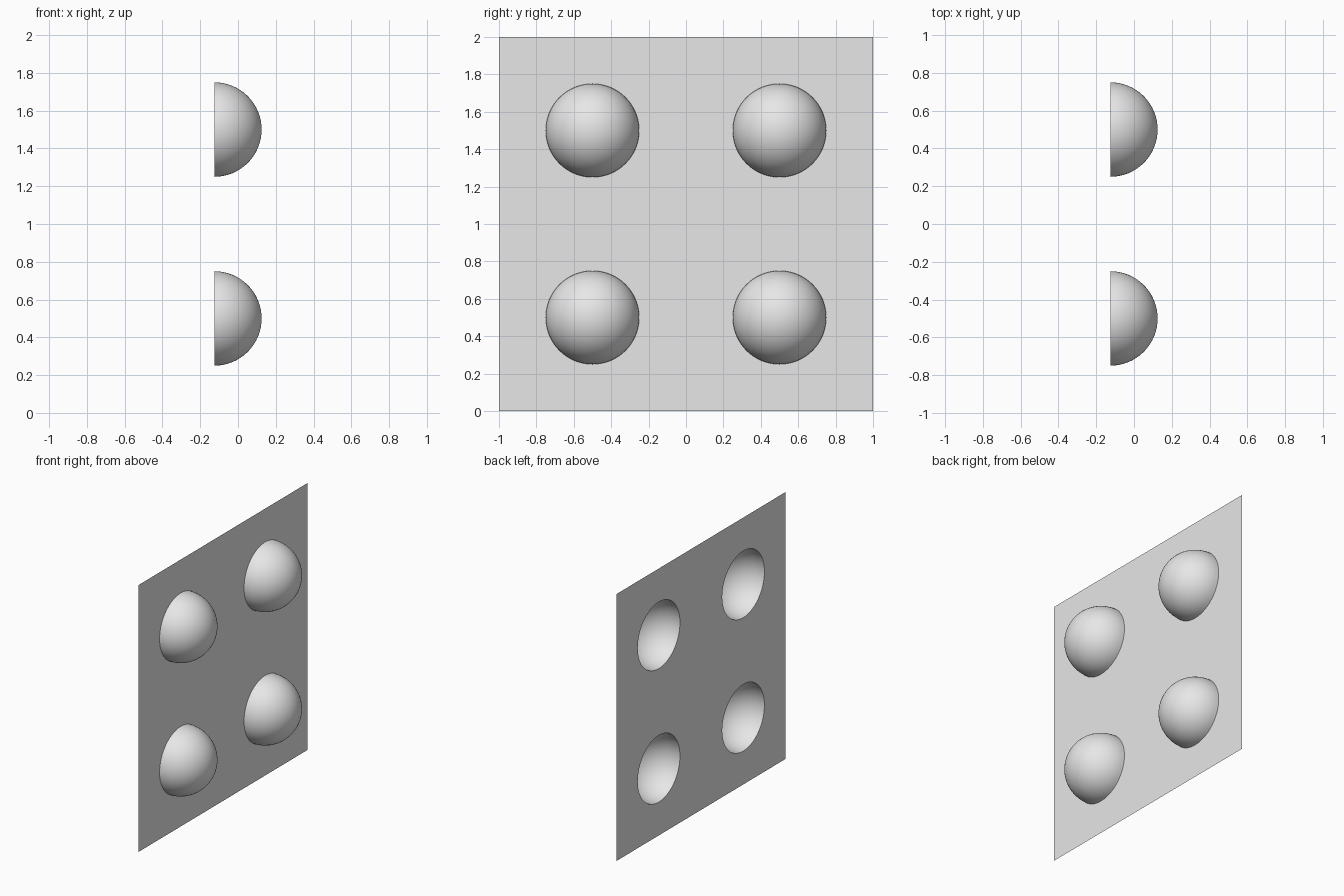
import bpy
import bmesh
from math import cos, sin, pi

SEGMENTS = 64      # divides by 8, so the square tiles get true corners
RINGS = 16
RADIUS = 0.25
HALF_TILE = 0.5
PLANE_X = -0.125

if "Cube" in bpy.data.objects:
    bpy.data.objects.remove(bpy.data.objects["Cube"], do_unlink=True)

grey = bpy.data.materials.new("light grey")
grey.use_nodes = True
grey.diffuse_color = (0.8, 0.8, 0.8, 1)
grey.node_tree.nodes["Principled BSDF"].inputs["Base Color"].default_value = (0.8, 0.8, 0.8, 1)

angles = [2 * pi * i / SEGMENTS for i in range(SEGMENTS)]
centres = [(y, z) for z in (0.5, 1.5) for y in (-0.5, 0.5)]


def ring(bm, centre, x, radius):
    """Circle of vertices facing +x."""
    return [bm.verts.new((x, centre[0] + radius * cos(a), centre[1] + radius * sin(a)))
            for a in angles]


def square_ring(bm, centre):
    """Tile outline, one vertex for each angle of the circle."""
    verts = []
    for a in angles:
        r = HALF_TILE / max(abs(cos(a)), abs(sin(a)))
        verts.append(bm.verts.new((PLANE_X, centre[0] + r * cos(a), centre[1] + r * sin(a))))
    return verts


def bridge(bm, outer, inner):
    for i in range(SEGMENTS):
        j = (i + 1) % SEGMENTS
        bm.faces.new((outer[i], outer[j], inner[j], inner[i]))


def finish(bm, name, smooth):
    for face in bm.faces:
        face.smooth = smooth
    mesh = bpy.data.meshes.new(name)
    bm.to_mesh(mesh)
    bm.free()
    mesh.materials.append(grey)
    obj = bpy.data.objects.new(name, mesh)
    bpy.context.collection.objects.link(obj)


# Thin panel: four square tiles, each with a round hole
bm = bmesh.new()
for c in centres:
    bridge(bm, square_ring(bm, c), ring(bm, c, PLANE_X, RADIUS))
bmesh.ops.remove_doubles(bm, verts=bm.verts, dist=0.0001)
finish(bm, "panel", False)

# Hollow half-sphere domes, open at the back
names = ("lower_front_dome", "lower_back_dome", "upper_front_dome", "upper_back_dome")
for name, c in zip(names, centres):
    bm = bmesh.new()
    previous = ring(bm, c, PLANE_X, RADIUS)
    for k in range(1, RINGS):
        t = 0.5 * pi * k / RINGS
        current = ring(bm, c, PLANE_X + RADIUS * sin(t), RADIUS * cos(t))
        bridge(bm, previous, current)
        previous = current
    tip = bm.verts.new((PLANE_X + RADIUS, c[0], c[1]))
    for i in range(SEGMENTS):
        bm.faces.new((previous[i], previous[(i + 1) % SEGMENTS], tip))
    finish(bm, name, True)
